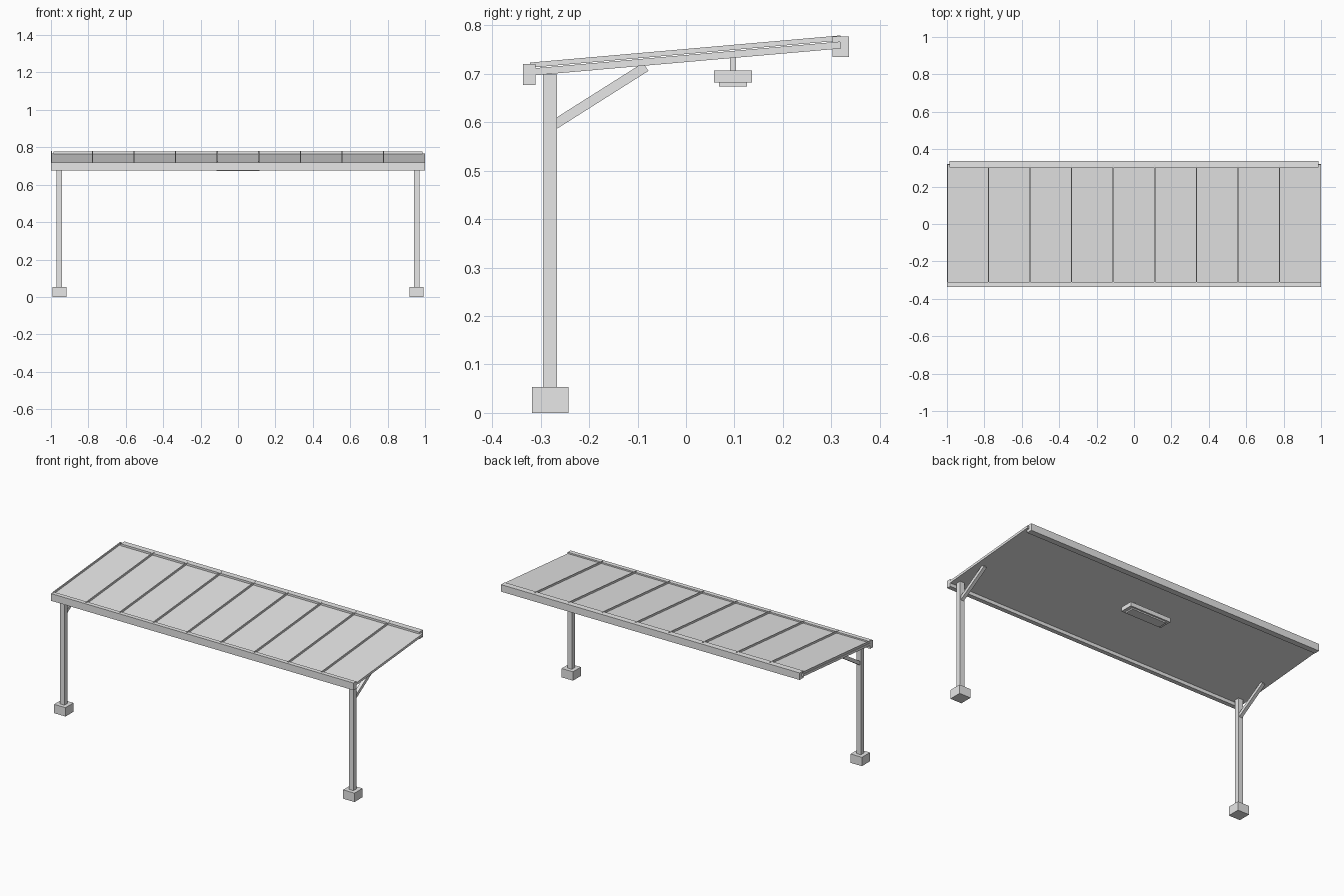
import bpy, bmesh, math
from mathutils import Matrix, Vector

if "Cube" in bpy.data.objects:
    bpy.data.objects.remove(bpy.data.objects["Cube"])

def material(name, rgb):
    m = bpy.data.materials.new(name)
    m.diffuse_color = (*rgb, 1)
    m.use_nodes = True
    m.node_tree.nodes["Principled BSDF"].inputs["Base Color"].default_value = m.diffuse_color
    return m

GREY = material("light grey metal", (0.8, 0.8, 0.8))

def box(name, x, y, z, mat=GREY):
    """Box from (min, max) ranges on each axis."""
    size = Vector((x[1] - x[0], y[1] - y[0], z[1] - z[0]))
    mid = Vector((sum(x) / 2, sum(y) / 2, sum(z) / 2))
    bm = bmesh.new()
    bmesh.ops.create_cube(bm, size=1, matrix=Matrix.Translation(mid) @ Matrix.Diagonal((*size, 1)))
    return finish(name, bm, mat)

def slanted(name, x, width, p, q, thick, mat=GREY):
    """Bar whose side-view centre line runs from p to q, both (y, z)."""
    dy, dz = q[0] - p[0], q[1] - p[1]
    bm = bmesh.new()
    m = (Matrix.Translation((x, (p[0] + q[0]) / 2, (p[1] + q[1]) / 2))
         @ Matrix.Rotation(math.atan2(dz, dy), 4, 'X')
         @ Matrix.Diagonal((width, math.hypot(dy, dz), thick, 1)))
    bmesh.ops.create_cube(bm, size=1, matrix=m)
    return finish(name, bm, mat)

def finish(name, bm, mat):
    me = bpy.data.meshes.new(name)
    bm.to_mesh(me)
    bm.free()
    me.materials.append(mat)
    ob = bpy.data.objects.new(name, me)
    bpy.context.collection.objects.link(ob)
    return ob

# sloping roof sheet and its standing seams
slanted("roof_deck", 0, 2.0, (-0.322, 0.7035), (0.319, 0.7595), 0.0145)
for i in range(9):
    x = -0.997 if i == 0 else -1 + i * 2 / 9
    slanted(f"roof_seam_{i}", x, 0.006, (-0.322, 0.718), (0.319, 0.774), 0.0105)

# gutter at the low edge, fascia at the high edge
box("front_gutter", (-1, 1), (-0.337, -0.311), (0.677, 0.72))
box("back_fascia", (-0.987, 0.987), (0.302, 0.337), (0.735, 0.777))

# posts, footings and braces
for s, side in ((-1, "left"), (1, "right")):
    c = s * 0.955
    box(f"{side}_footing", (c - 0.0375, c + 0.0375), (-0.318, -0.243), (0, 0.053))
    box(f"{side}_post", (c - 0.0145, c + 0.0145), (-0.295, -0.266), (0.053, 0.699))
    slanted(f"{side}_brace", c, 0.02, (-0.28, 0.590), (-0.083, 0.7145), 0.02)
    box(f"{side}_lamp_stem", (s * 0.08 - 0.006, s * 0.08 + 0.006), (0.091, 0.103), (0.705, 0.735))

# hanging lamp
box("lamp_body", (-0.135, 0.135), (0.058, 0.136), (0.682, 0.707))
box("lamp_lens", (-0.115, 0.115), (0.068, 0.126), (0.674, 0.682))
